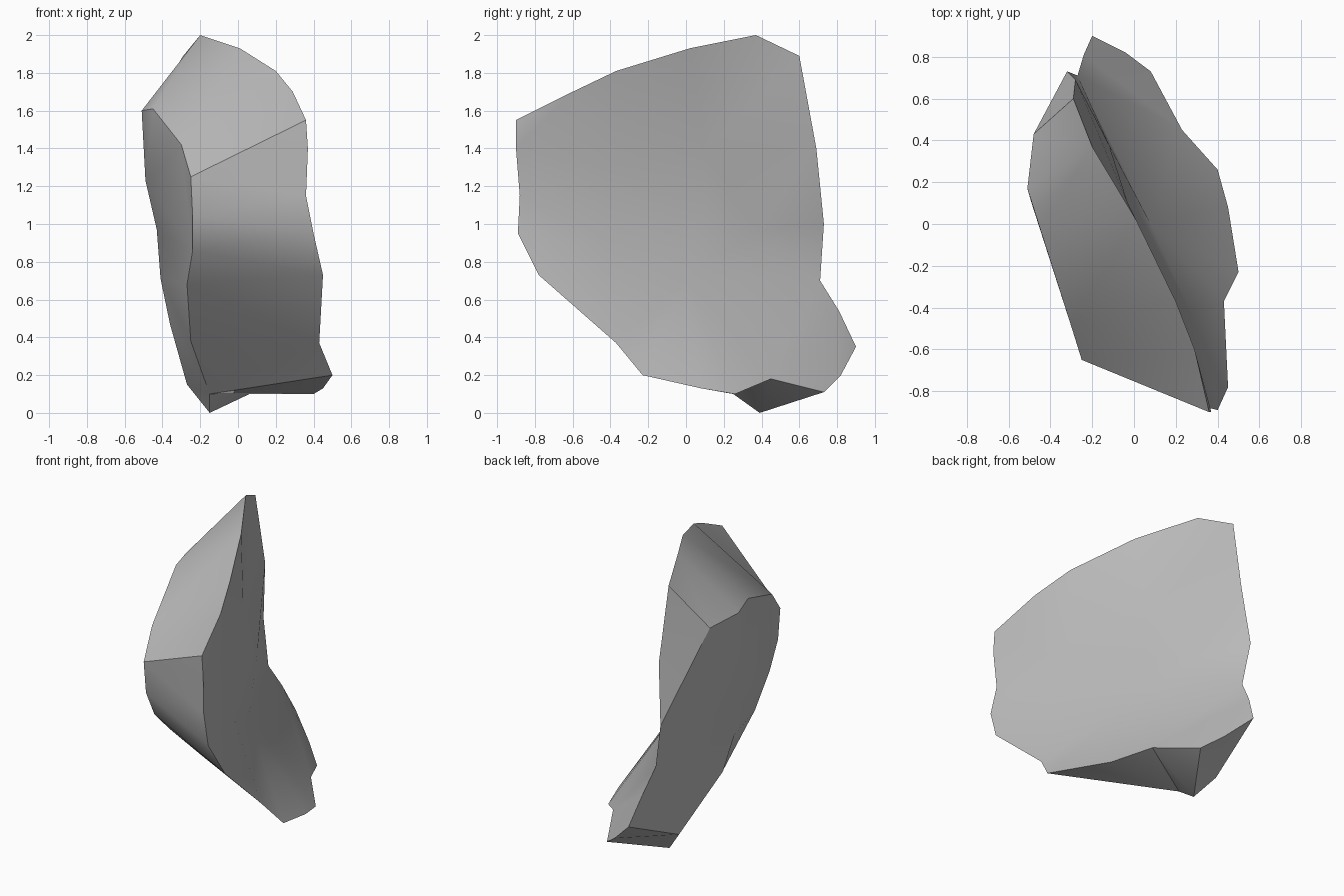
import bpy
import bmesh
import math
from mathutils import Vector
from mathutils.geometry import delaunay_2d_cdt

cube = bpy.data.objects.get("Cube")
if cube:
    bpy.data.objects.remove(cube, do_unlink=True)

# Edge chains of the shard; neighbouring chains share their end points
top_ridge = [(.36, -.9, 1.55), (.29, -.6, 1.7), (.2, -.37, 1.81),
             (.01, .02, 1.93), (-.2, .37, 2), (-.29, .6, 1.89)]
back_upper = [top_ridge[-1], (-.28, .69, 1.4), (-.32, .73, 1), (-.27, .71, .7)]
back_lower = [back_upper[-1], (-.24, .81, .54), (-.2, .9, .35)]
foot_back = [back_lower[-1], (-.04, .82, .2), (.08, .73, .11)]
foot_right = [foot_back[-1], (.23, .45, .18), (.4, .26, .1), (.45, .08, .13), (.5, -.23, .2)]
front_right = [foot_right[-1], (.43, -.37, .37), (.45, -.78, .73), (.4, -.89, .95),
               (.36, -.88, 1.15), (.37, -.9, 1.4), top_ridge[0]]
left_top = [(-.48, .43, 1.59), (-.51, .17, 1.6), (-.45, -.02, 1.61),
            (-.3, -.49, 1.42), (-.25, -.65, 1.25)]
front_left = [left_top[-1], (-.24, -.64, 1.04), (-.24, -.55, .86), (-.27, -.35, .68),
              (-.25, -.03, .38), (-.15, .25, .1)]
foot_tip = (-.15, .39, 0)
foot_left = (-.27, .46, .15)

# Points that shape the hollow right side and the bulging left side
hollow = [(-.03, .1, 1.38), (-.03, .1, 1.05), (.08, 0, .7), (-.12, .38, .97),
          (.19, -.4, 1.3), (.27, -.42, .9)]
bulge = [(-.49, .1, 1.23), (-.43, .1, .97), (-.41, .07, .71), (-.36, .12, .47)]


def loop_of(*chains):
    """Join edge chains into one closed loop without repeated points."""
    loop = []
    for chain in chains:
        for point in chain:
            if point not in loop:
                loop.append(point)
    return loop


def add_panel(bm, corner, loop, axes, inner=()):
    """Fill a loop with triangles, flattened onto the two given axes."""
    points = list(loop) + list(inner)
    flat = [Vector((p[axes[0]], p[axes[1]])) for p in points]
    count = len(loop)
    order = list(range(count))
    area = sum(flat[i - 1].cross(flat[i]) for i in order)
    if area < 0:
        order.reverse()
    result = delaunay_2d_cdt(flat, [], [order], 1, 1e-5)
    faces, sources = result[2], result[3]
    for face in faces:
        if not all(sources[i] for i in face):
            continue
        verts = []
        for i in face:
            point = points[sources[i][0]]
            if point not in corner:
                corner[point] = bm.verts.new(point)
            verts.append(corner[point])
        if not bm.faces.get(verts):
            bm.faces.new(verts)


X, Y, Z = range(3)
bm = bmesh.new()
corner = {}

# Broad right and left sides
add_panel(bm, corner, loop_of(top_ridge, back_upper, back_lower, foot_back,
                              foot_right, front_right), (Y, Z), hollow)
add_panel(bm, corner, loop_of(left_top, front_left, [foot_left],
                              reversed(back_lower)), (Y, Z), bulge)

# Rim: top slope, front, back
add_panel(bm, corner, loop_of(left_top, top_ridge), (X, Y))
add_panel(bm, corner, loop_of(front_left, front_right), (X, Z))
add_panel(bm, corner, loop_of([left_top[0]], back_upper), (Y, Z))

# Foot: underside and chipped corners
add_panel(bm, corner, loop_of([front_left[-1], foot_tip], foot_right), (X, Y))
add_panel(bm, corner, loop_of([foot_tip, foot_left], foot_back), (X, Y))
add_panel(bm, corner, [front_left[-1], foot_tip, foot_left], (X, Y))

bmesh.ops.recalc_face_normals(bm, faces=bm.faces[:])
mesh = bpy.data.meshes.new("rock_shard")
bm.to_mesh(mesh)
bm.free()

# Stone material
stone = bpy.data.materials.new("stone_grey")
stone.use_nodes = True
colour = (.5, .5, .5, 1)
stone.diffuse_color = colour
stone.node_tree.nodes["Principled BSDF"].inputs["Base Color"].default_value = colour
mesh.materials.append(stone)

rock = bpy.data.objects.new("rock_shard", mesh)
bpy.context.collection.objects.link(rock)
bpy.ops.object.select_all(action="DESELECT")
rock.select_set(True)
bpy.context.view_layer.objects.active = rock
bpy.ops.object.shade_smooth_by_angle(angle=math.radians(35))
